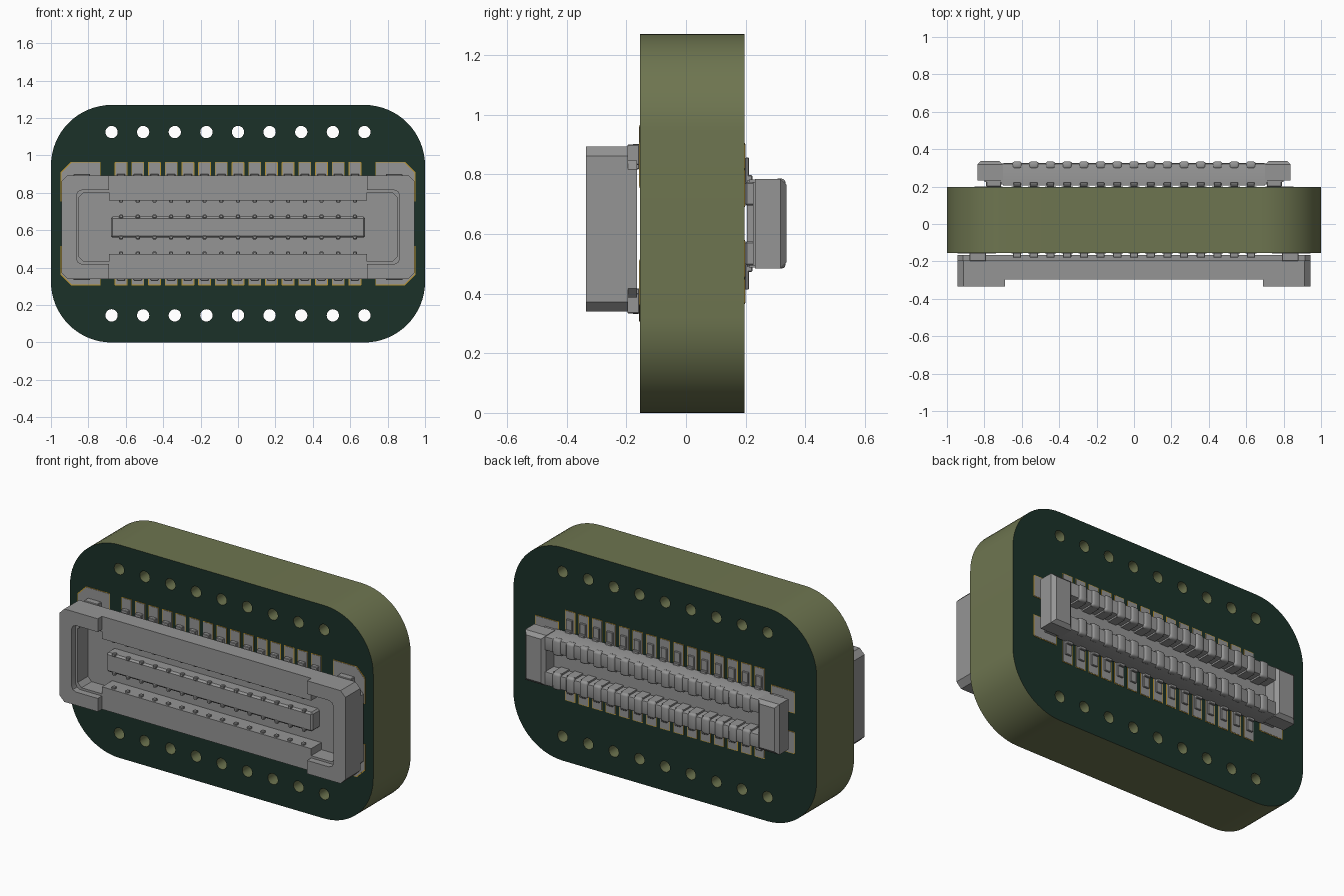
import bpy, bmesh, math
from mathutils import Matrix

if "Cube" in bpy.data.objects:
    bpy.data.objects.remove(bpy.data.objects["Cube"])


def material(name, rgb):
    m = bpy.data.materials.new(name)
    m.use_nodes = True
    m.diffuse_color = (*rgb, 1)
    m.node_tree.nodes["Principled BSDF"].inputs["Base Color"].default_value = (*rgb, 1)
    return m


GREY = material("connector grey", (0.30, 0.30, 0.30))
GREEN = material("dark green mask", (0.0105, 0.031, 0.022))
OLIVE = material("olive board core", (0.155, 0.178, 0.080))
GOLD = material("gold pad", (0.50, 0.30, 0.03))

MID = 0.635        # height of the board centre
SOCK = 0.617       # height of the socket centre
PITCH = 0.0893
COLS = [(i - 7) * PITCH for i in range(15)]
FRONT, BACK = -0.154, 0.197


def finish(ob):
    bpy.ops.object.select_all(action='DESELECT')
    ob.select_set(True)
    bpy.context.view_layer.objects.active = ob
    bpy.ops.object.shade_smooth_by_angle(angle=math.radians(35))
    return ob


def round_rect(x0, x1, z0, z1, r, n=1):
    """Outline with rounded corners; n=1 gives chamfers."""
    pts = []
    for k, (cx, cz) in enumerate([(x1 - r, z1 - r), (x0 + r, z1 - r), (x0 + r, z0 + r), (x1 - r, z0 + r)]):
        for i in range(n + 1):
            a = math.pi / 2 * (k + i / n)
            pts.append((cx + r * math.cos(a), cz + r * math.sin(a)))
    return pts


def prism(name, loops, y0, y1, mats):
    """Fill outlines (inner ones become holes), extrude y0..y1; a second material goes on the sides."""
    cu = bpy.data.curves.new(name, 'CURVE')
    cu.dimensions = '2D'
    cu.fill_mode = 'BOTH'
    cu.extrude = (y1 - y0) / 2
    for loop in loops:
        s = cu.splines.new('POLY')
        s.points.add(len(loop) - 1)
        for p, (x, z) in zip(s.points, loop):
            p.co = (x, z, 0, 1)
        s.use_cyclic_u = True
    ob = bpy.data.objects.new(name, cu)
    bpy.context.collection.objects.link(ob)
    bpy.ops.object.select_all(action='DESELECT')
    ob.select_set(True)
    bpy.context.view_layer.objects.active = ob
    bpy.ops.object.convert(target='MESH')
    ob = bpy.context.view_layer.objects.active
    me = ob.data
    me.transform(Matrix.Translation((0, (y0 + y1) / 2, 0)) @ Matrix.Rotation(math.pi / 2, 4, 'X'))
    for m in mats:
        me.materials.append(m)
    bm = bmesh.new()
    bm.from_mesh(me)
    bmesh.ops.remove_doubles(bm, verts=bm.verts, dist=1e-5)
    bmesh.ops.recalc_face_normals(bm, faces=bm.faces)
    bm.normal_update()
    for f in bm.faces:
        f.material_index = 1 if len(mats) > 1 and abs(f.normal.y) < 0.5 else 0
    bm.to_mesh(me)
    bm.free()
    return finish(ob)


def boxes(name, spans, bevel=0.0, segments=1, bevel_above=-9):
    """One grey object made of boxes (x0, x1, y0, y1, z0, z1); edges beyond y = bevel_above are bevelled."""
    bm = bmesh.new()
    for x0, x1, y0, y1, z0, z1 in spans:
        bmesh.ops.create_cube(bm, size=1, matrix=Matrix.Translation(
            ((x0 + x1) / 2, (y0 + y1) / 2, (z0 + z1) / 2)) @ Matrix.Diagonal((x1 - x0, y1 - y0, z1 - z0, 1)))
    if bevel:
        edges = [e for e in bm.edges if all(v.co.y > bevel_above for v in e.verts)]
        bmesh.ops.bevel(bm, geom=edges, offset=bevel, segments=segments,
                        affect='EDGES', profile=0.5, clamp_overlap=True)
    me = bpy.data.meshes.new(name)
    bm.to_mesh(me)
    bm.free()
    me.materials.append(GREY)
    ob = bpy.data.objects.new(name, me)
    bpy.context.collection.objects.link(ob)
    return finish(ob)


def rows(half_width, y0, y1, d0, d1, centre):
    """Boxes for both contact rows, d0..d1 away from the centre height."""
    out = []
    for x in COLS:
        out.append((x - half_width, x + half_width, y0, y1, centre + d0, centre + d1))
        out.append((x - half_width, x + half_width, y0, y1, centre - d1, centre - d0))
    return out


def corners(x0, x1, y0, y1, d0, d1, centre):
    """The same box at all four corners."""
    out = []
    for a, b in ((x0, x1), (-x1, -x0)):
        out.append((a, b, y0, y1, centre + d0, centre + d1))
        out.append((a, b, y0, y1, centre - d1, centre - d0))
    return out


# Circuit board with two rows of holes
holes = []
for z in (MID - 0.49, MID + 0.49):
    for i in range(9):
        x = (i - 4) * 0.169
        holes.append([(x + 0.033 * math.cos(a * math.pi / 10), z + 0.033 * math.sin(a * math.pi / 10))
                      for a in range(20)])
prism("circuit_board", [round_rect(-1, 1, 0, 1.27, 0.325, 16)] + holes, FRONT, BACK, [GREEN, OLIVE])


# Solder pads: gold base with a slightly smaller grey coat
def pads(side, y, sign, pin, corner, chamfer):
    for label, inset, a, b, mat in (("gold", 0, 0, 0.0015, GOLD), ("coat", 0.004, 0.0015, 0.003, GREY)):
        loops = []
        for x0, x1, _, _, z0, z1 in rows(0.034, 0, 0, *pin, MID):
            loops.append(round_rect(x0 + inset, x1 - inset, z0 + inset, z1 - inset, 0.002))
        for x0, x1, _, _, z0, z1 in corners(corner[0], corner[1], 0, 0, corner[2], corner[3], MID):
            x0, x1, z0, z1 = x0 + inset, x1 - inset, z0 + inset, z1 - inset
            sx, sz = (1 if x0 > 0 else -1), (1 if z0 + z1 > 2 * MID else -1)
            xo, xi = (x1, x0) if sx > 0 else (x0, x1)
            zo, zi = (z1, z0) if sz > 0 else (z0, z1)
            loops.append([(xi, zi), (xo, zi), (xo, zo - sz * chamfer), (xo - sx * chamfer, zo), (xi, zo)])
        ys = sorted((y + sign * a, y + sign * b))
        prism(f"{side}_pads_{label}", loops, ys[0], ys[1], [mat])


pads("front", FRONT, -1, (0.20, 0.33), (0.735, 0.948, 0.12, 0.33), 0.055)
pads("back", BACK, 1, (0.13, 0.27), (0.70, 0.858, 0.055, 0.187), 0.005)

# Front socket: base, walls with cavity, raised ends
prism("socket_base", [round_rect(-0.943, 0.943, SOCK - 0.23, SOCK + 0.23, 0.03)], -0.20, -0.165, [GREY])
X, Z, STEP, RAIL = 0.85, 0.185, 0.69, 0.143
cavity = [(STEP, RAIL), (STEP, Z), (X - 0.025, Z), (X, Z - 0.025),
          (X, 0.025 - Z), (X - 0.025, -Z), (STEP, -Z), (STEP, -RAIL)]
cavity = [(x, SOCK + z) for x, z in cavity + [(-x, -z) for x, z in cavity]]
prism("socket_walls", [round_rect(-0.943, 0.943, SOCK - 0.277, SOCK + 0.277, 0.032), cavity],
      -0.296, -0.195, [GREY])
for label, s in (("left", 1), ("right", -1)):
    o, c, xi, zi = 0.943, 0.277, 0.864, 0.198
    half = [(xi, zi - 0.03), (xi - 0.009, zi - 0.009), (xi - 0.03, zi),
            (STEP, zi), (STEP, c), (o - 0.032, c), (o, c - 0.032)]
    pts = half + [(x, -z) for x, z in reversed(half)]
    prism(f"socket_end_{label}", [[(s * x, SOCK + z) for x, z in pts]], -0.335, -0.296, [GREY])

# Socket tongue, contacts and legs
boxes("socket_tongue", [(-0.68, 0.68, -0.275, -0.195, SOCK - 0.057, SOCK + 0.057)], 0.01)
boxes("socket_tongue_contacts", rows(0.011, -0.280, -0.258, 0.046, 0.066, SOCK), 0.004)
boxes("socket_rail_contacts", rows(0.011, -0.285, -0.262, 0.131, 0.150, SOCK), 0.004)
boxes("socket_legs", rows(0.022, -0.180, -0.156, 0.20, 0.285, SOCK), 0.003)
boxes("socket_hold_downs", corners(0.79, 0.88, -0.197, -0.156, 0.215, 0.283, SOCK), 0.003)

# Back plug: floor, rails, end blocks
boxes("plug_floor", [(-0.70, 0.70, 0.205, 0.245, MID - 0.145, MID + 0.145),
                     (-0.80, 0.80, 0.225, 0.245, MID - 0.140, MID + 0.140)])
boxes("plug_rails", [(-0.71, 0.71, 0.212, 0.325, MID + a, MID + b)
                     for a, b in ((0.062, 0.147), (-0.147, -0.062))], 0.012, 2, 0.3)
boxes("plug_ends", [(a, b, 0.232, 0.337, MID - 0.15, MID + 0.15)
                    for a, b in ((0.70, 0.838), (-0.838, -0.70))], 0.02, 1, 0.3)

# Rounded contacts hooked over the rails, with feet on the pads
boxes("plug_contact_hooks", rows(0.027, 0.295, 0.334, 0.052, 0.151, MID), 0.014, 3)
boxes("plug_contact_strips", rows(0.027, 0.240, 0.315, 0.052, 0.080, MID))
boxes("plug_feet", rows(0.02, 0.199, 0.211, 0.10, 0.222, MID)
      + rows(0.02, 0.205, 0.223, 0.10, 0.162, MID), 0.003)
boxes("plug_hold_downs", corners(0.71, 0.79, 0.199, 0.24, 0.06, 0.14, MID), 0.005)
